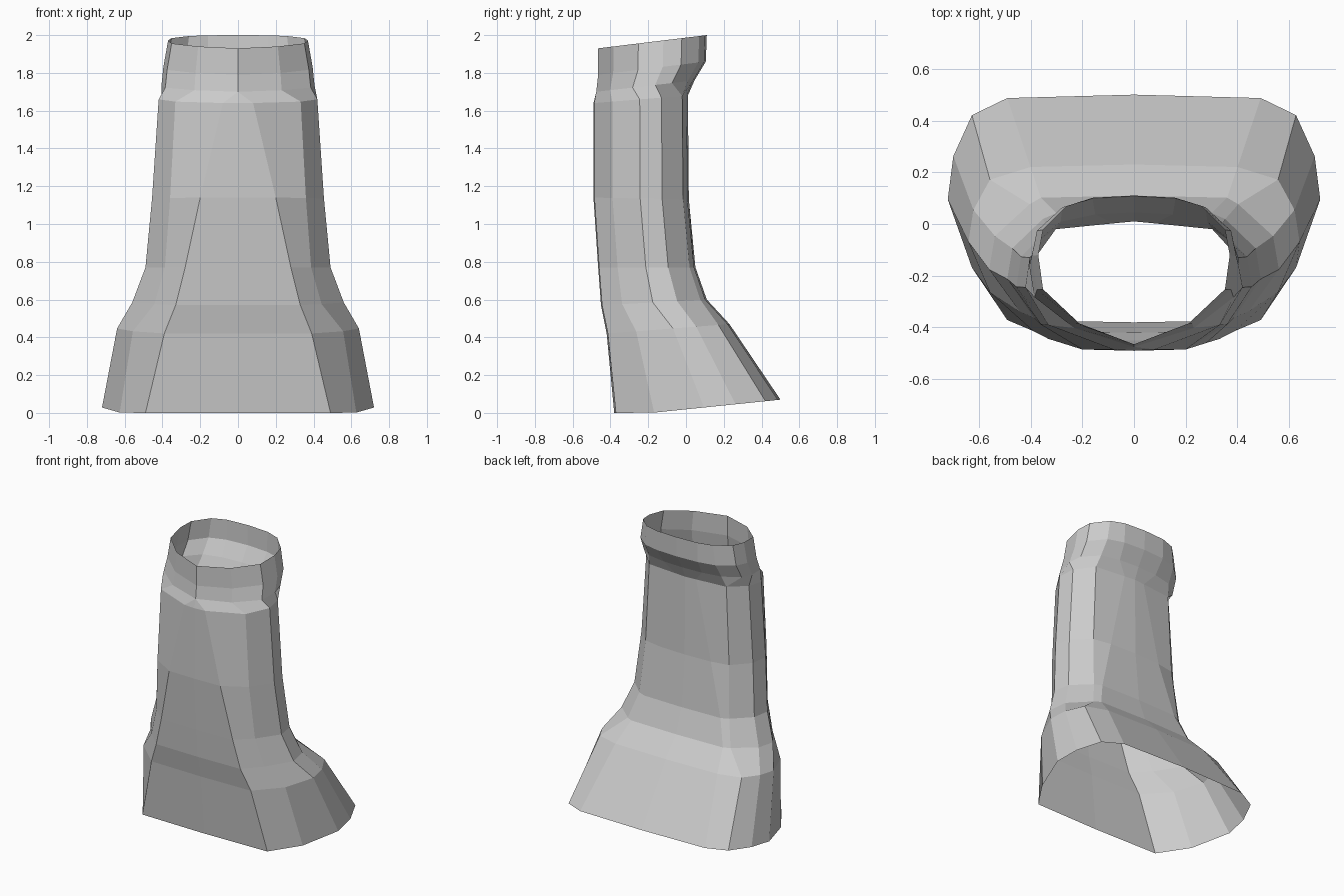
import bpy
import bmesh

default_cube = bpy.data.objects.get("Cube")
if default_cube:
    bpy.data.objects.remove(default_cube, do_unlink=True)

# Cross-section templates: side points from front to back, as
# (fraction of half width, fraction of depth)
SKIRT = [(.87, .24), (1, .54), (.97, .73), (.87, .91), (.87, .91)]
BODY = [(.79, .20), (1, .49), (.96, .72), (.72, .94), (.72, .94)]
COLLAR = [(.57, .14), (.95, .37), (1, .60), (.95, .77), (.70, .93)]

# Rings from hem to rim: template, half width, front y, back y,
# front z, back z, half width of front panel, half width of back panel
RINGS = [
    (SKIRT, .72, -.38, .50, -.02, .07, .49, .49),
    (SKIRT, .64, -.42, .23, .42, .47, .39, .40),
    (BODY, .56, -.45, .11, .57, .60, .33, .36),
    (BODY, .49, -.465, .05, .77, .77, .28, .30),
    (BODY, .455, -.49, .015, 1.14, 1.13, .20, .20),
    (BODY, .42, -.49, .01, 1.64, 1.68, .08, .08),
    (COLLAR, .405, -.475, .045, 1.70, 1.76, 0, .15),
    (COLLAR, .395, -.465, .105, 1.79, 1.86, 0, .16),
    (COLLAR, .37, -.465, .11, 1.93, 2.0, 0, .16),
]


def ring_points(template, width, front, back, z_front, z_back, front_panel, back_panel):
    """Full outline, mirrored from one half."""
    sides = [(width * fx, fy) for fx, fy in template]
    half = [(0, 0), (front_panel, .01 if front_panel else 0)] + sides
    half += [(back_panel, .985), (0, 1)]
    outline = half + [(-x, f) for x, f in half[-2:0:-1]]
    return [(x, front + (back - front) * f, max(0, z_front + (z_back - z_front) * f))
            for x, f in outline]


# Open tube skinned between the rings
bm = bmesh.new()
loops = [[bm.verts.new(p) for p in ring_points(*ring)] for ring in RINGS]
for low, high in zip(loops, loops[1:]):
    for i in range(len(low)):
        j = (i + 1) % len(low)
        bm.faces.new((low[i], low[j], high[j], high[i]))
bmesh.ops.remove_doubles(bm, verts=bm.verts[:], dist=.0005)

mesh = bpy.data.meshes.new("flared_sleeve")
bm.to_mesh(mesh)
bm.free()
sleeve = bpy.data.objects.new("flared_sleeve", mesh)
bpy.context.collection.objects.link(sleeve)

# Plain grey
grey = bpy.data.materials.new("plain_grey")
grey.use_nodes = True
colour = (.6, .6, .6, 1)
grey.diffuse_color = colour
grey.node_tree.nodes["Principled BSDF"].inputs["Base Color"].default_value = colour
mesh.materials.append(grey)
